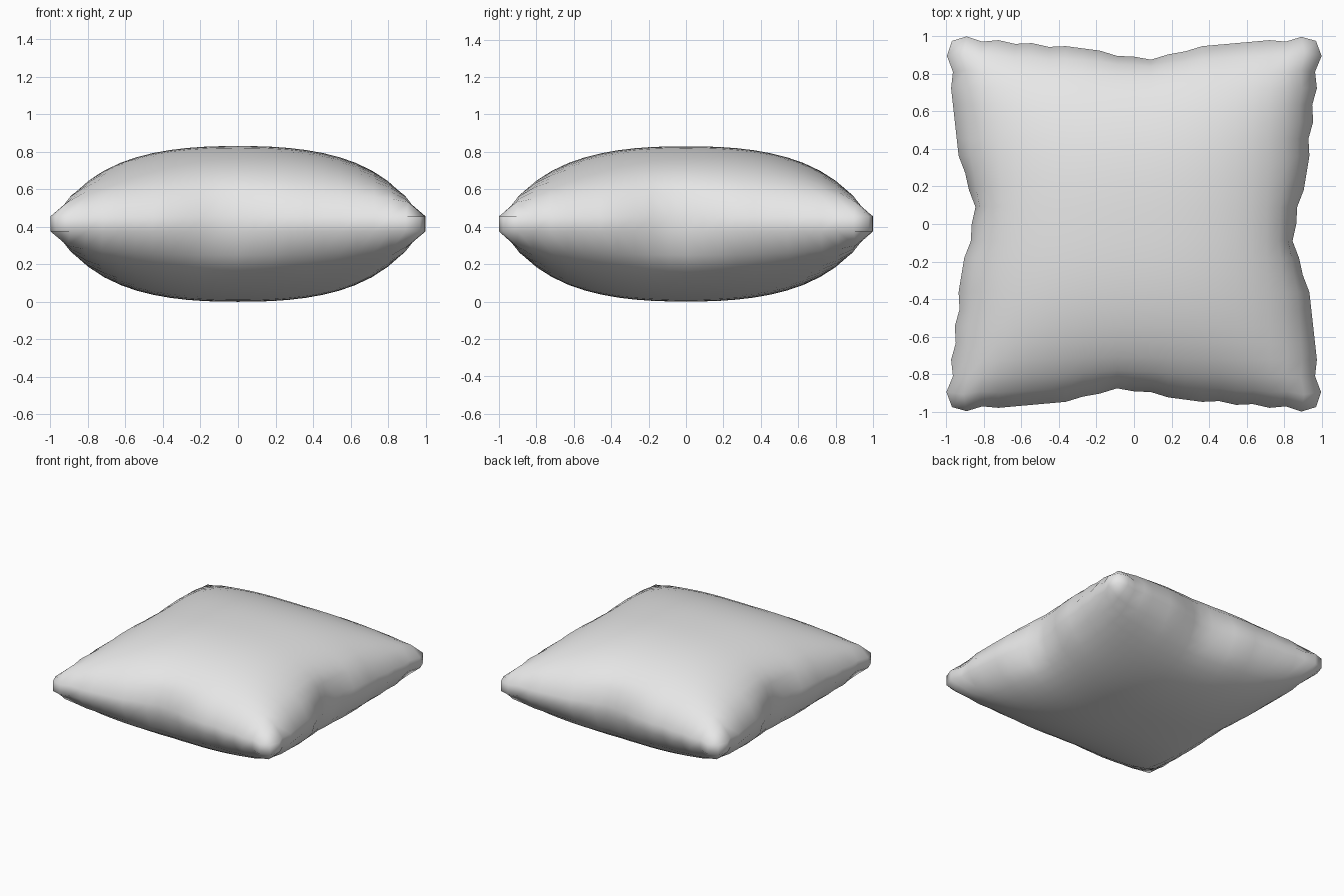
import bpy
import bmesh

cube = bpy.data.objects.get("Cube")
if cube:
    bpy.data.objects.remove(cube, do_unlink=True)

CELLS = 22           # cells along each side
MID = 0.415          # height of the seam
SEAM = 0.04          # half thickness of the seam

# How far the puckered seam is drawn in, from one corner to the next
PUCKER = [.03, .003, .035, .025, .035, .045, .055, .065, .10, .12, .155, .135,
          .13, .095, .08, .065, .07, .045, .05, .025, .035, 0, .03]


def pull(i, side):
    """Inward pull of the seam; every side is the last one turned a quarter."""
    return PUCKER[i if side > 0 else CELLS - i]


def puff(a, b):
    """Fullness across one axis: round at mid side, straighter at corners."""
    return max(1e-4, 1 - abs(a) ** 2.5) ** (0.7 + 0.15 * b * b)


def cushion_point(i, j, face):
    u, v = 2 * i / CELLS - 1, 2 * j / CELLS - 1
    x = u * (1 - pull(j, u) * abs(u) ** 5)
    y = v * (1 - 0.8 * pull(i, -v) * abs(v) ** 5)
    # Soft minimum of both fullnesses gives straight, cone-like corners
    full = (puff(u, v) ** -2 + puff(v, u) ** -2 - 1) ** -0.5
    return x, y, MID + face * (SEAM + (MID - SEAM) * full)


bm = bmesh.new()
steps = range(CELLS + 1)
panels = []
for face in (1, -1):
    grid = [[bm.verts.new(cushion_point(i, j, face)) for j in steps] for i in steps]
    for i in range(CELLS):
        for j in range(CELLS):
            quad = [grid[i][j], grid[i + 1][j], grid[i + 1][j + 1], grid[i][j + 1]]
            bm.faces.new(quad[::face])
    panels.append(grid)


def rim(grid):
    """Edge vertices in order around the cushion."""
    n = CELLS
    return ([grid[k][0] for k in range(n)] + [grid[n][k] for k in range(n)]
            + [grid[n - k][n] for k in range(n)] + [grid[0][n - k] for k in range(n)])


# Narrow seam band joining the two panels
top, bottom = rim(panels[0]), rim(panels[1])
for k in range(len(top)):
    m = (k + 1) % len(top)
    bm.faces.new((bottom[k], bottom[m], top[m], top[k]))

bmesh.ops.recalc_face_normals(bm, faces=bm.faces)
for f in bm.faces:
    f.smooth = True
mesh = bpy.data.meshes.new("cushion")
bm.to_mesh(mesh)
bm.free()

# Plain fabric
fabric = bpy.data.materials.new("light_grey_fabric")
fabric.use_nodes = True
colour = (0.8, 0.8, 0.8, 1)
fabric.diffuse_color = colour
fabric.node_tree.nodes["Principled BSDF"].inputs["Base Color"].default_value = colour
mesh.materials.append(fabric)

cushion = bpy.data.objects.new("cushion", mesh)
bpy.context.collection.objects.link(cushion)
